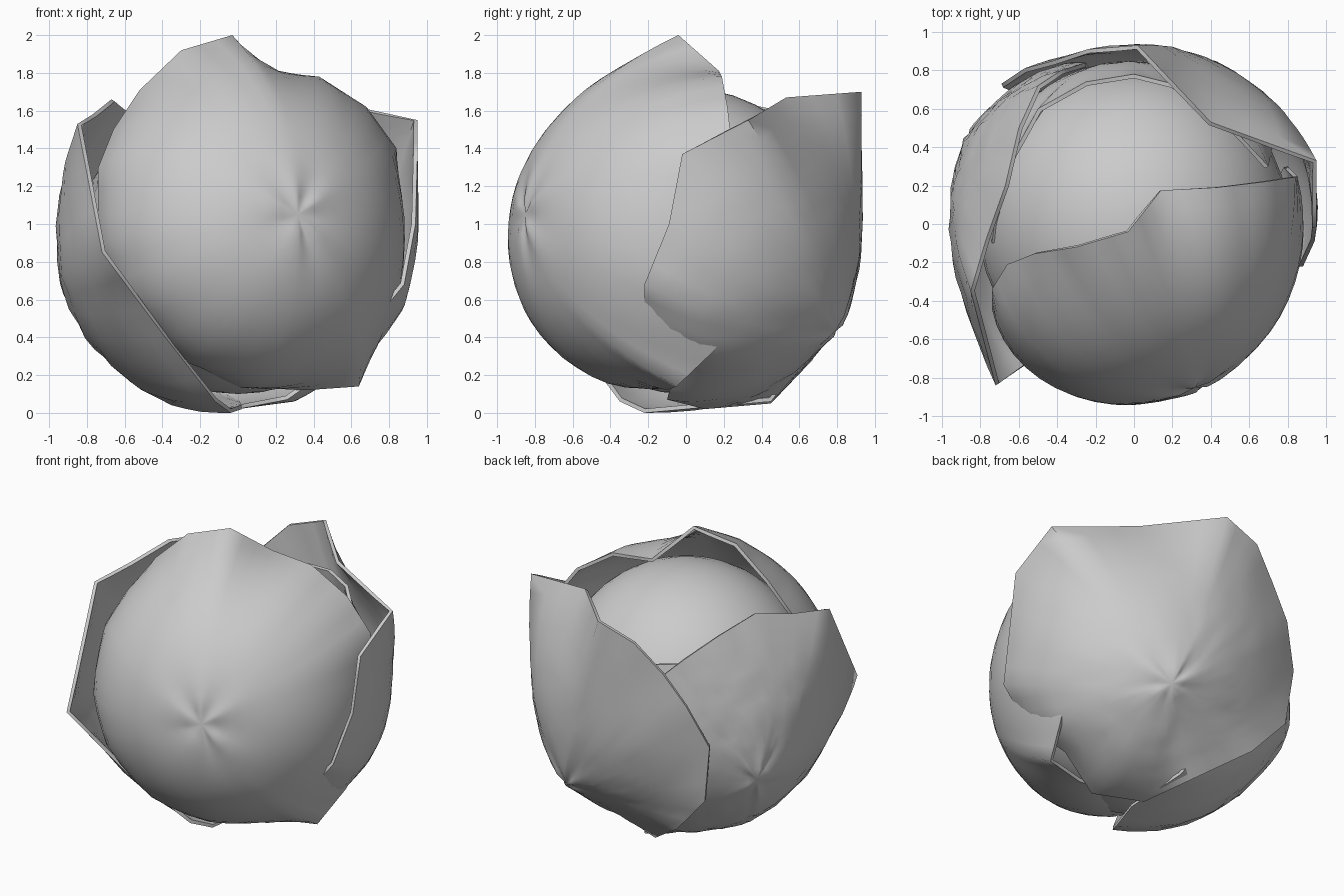
import bpy, bmesh, math, random
from mathutils import Vector

random.seed(4)
old = bpy.data.objects.get("Cube")
if old:
    bpy.data.objects.remove(old, do_unlink=True)

# One plain grey for the whole head
grey = bpy.data.materials.new("mid_grey")
grey.use_nodes = True
grey.diffuse_color = (0.6, 0.6, 0.6, 1)
grey.node_tree.nodes["Principled BSDF"].inputs["Base Color"].default_value = (0.6, 0.6, 0.6, 1)

RINGS = 14


def finish(obj, angle):
    obj.data.materials.append(grey)
    bpy.ops.object.select_all(action='DESELECT')
    obj.select_set(True)
    bpy.context.view_layer.objects.active = obj
    for mod in list(obj.modifiers):
        bpy.ops.object.modifier_apply(modifier=mod.name)
    bpy.ops.object.shade_smooth_by_angle(angle=math.radians(angle))


def leaf(name, core, stem, belly, outline, crumple=0.0, thickness=0.022):
    """Cupped leaf: a fan of rings bent round the core from stem to rim."""
    core = Vector(core)
    stem = Vector(stem) - core
    corners = [Vector(p) - core for p in outline]
    rim = []
    for a, b in zip(corners, corners[1:] + corners[:1]):
        rim += [a.lerp(b, k / 3) for k in range(3)]
    bm = bmesh.new()
    middle = bm.verts.new(core + stem * 0.99)
    rings = []
    for i in range(1, RINGS + 1):
        t = i / RINGS
        ring = []
        for j, edge in enumerate(rim):
            way = stem.normalized().slerp(edge.normalized(), t)
            # Round belly, drawn to the rim outside and to the stem inside
            radius = belly + (edge.length - belly) * t ** 4 + (stem.length - belly) * (1 - t) ** 4
            radius += 0.01 * math.cos(5 * math.tau * j / len(rim)) * max(0, 1 - 3 * t)
            radius += random.uniform(-crumple, crumple) * math.sin(math.pi * t)
            ring.append(bm.verts.new(core + way * radius))
        rings.append(ring)
    n = len(rim)
    for j in range(n):
        k = (j + 1) % n
        bm.faces.new((middle, rings[0][j], rings[0][k]))
        for inner, outer in zip(rings, rings[1:]):
            bm.faces.new((inner[j], outer[j], outer[k], inner[k]))
    bm.normal_update()
    if sum(f.normal.dot(f.calc_center_median() - core) for f in bm.faces) < 0:
        bmesh.ops.reverse_faces(bm, faces=bm.faces[:])
    mesh = bpy.data.meshes.new(name)
    bm.to_mesh(mesh)
    bm.free()
    obj = bpy.data.objects.new(name, mesh)
    bpy.context.collection.objects.link(obj)
    solid = obj.modifiers.new("thickness", 'SOLIDIFY')
    solid.thickness = thickness
    solid.offset = -1
    finish(obj, 60)


# Round heart inside the leaves
bpy.ops.mesh.primitive_uv_sphere_add(segments=40, ring_count=20, radius=0.81, location=(0, 0, 0.91))
heart = bpy.context.object
heart.name = "heart"
finish(heart, 60)

# Front leaf, curling up to the highest tip
leaf("front_leaf", (-0.04, -0.02, 0.92), (0.32, -0.86, 1.05), 0.925, [
    (-0.74, -0.34, 1.3), (-0.66, -0.21, 1.5), (-0.52, -0.155, 1.71),
    (-0.3, -0.12, 1.92), (-0.03, -0.04, 2.0), (0.14, 0.175, 1.81),
    (0.43, 0.19, 1.78), (0.68, 0.22, 1.62), (0.84, 0.245, 1.4),
    (0.85, 0.25, 1.0), (0.8, 0.3, 0.6), (0.72, 0.15, 0.33),
    (0.64, -0.05, 0.14), (0.36, -0.1, 0.12), (0.15, -0.1, 0.13),
    (-0.02, -0.15, 0.15), (-0.3, -0.45, 0.28),
    (-0.6, -0.55, 0.6), (-0.74, -0.44, 0.9)])

# Wide leaf wrapping the back and the +x side
leaf("back_leaf", (0.04, -0.01, 0.93), (0.36, 0.8, 0.43), 0.925, [
    (0.02, 0.93, 1.7), (0.4, 0.53, 1.67), (0.95, 0.33, 1.55),
    (0.95, -0.02, 1.37), (0.94, -0.09, 1.0), (0.88, -0.22, 0.68),
    (0.7, -0.22, 0.46), (0.52, -0.05, 0.25), (0.26, -0.1, 0.07),
    (0.0, 0.1, 0.02), (-0.08, 0.45, 0.05), (-0.4, 0.67, 0.28),
    (-0.64, 0.71, 0.55), (-0.69, 0.73, 0.94), (-0.57, 0.81, 1.22),
    (-0.42, 0.85, 1.42), (-0.24, 0.91, 1.61)], 0.004)

# Outer leaf on the -x side, its front corner standing away
leaf("side_leaf", (-0.03, 0, 0.92), (-0.87, 0.46, 0.66), 0.925, [
    (-0.72, -0.84, 0.85), (-0.85, -0.35, 1.53), (-0.77, -0.08, 1.58),
    (-0.67, 0.2, 1.66), (-0.6, 0.5, 1.6), (-0.5, 0.72, 1.5),
    (-0.38, 0.8, 1.38), (-0.25, 0.84, 1.0), (-0.2, 0.75, 0.45),
    (0.0, 0.45, 0.06), (0.02, 0.0, 0.02), (-0.04, -0.22, 0.0),
    (-0.12, -0.35, 0.06), (-0.4, -0.62, 0.42)], 0.008)

# Inner leaf lining the back of the heart
leaf("inner_leaf", (0, 0, 0.95), (-0.1, 0.83, 0.85), 0.85, [
    (-0.74, -0.1, 1.25), (-0.69, 0.25, 1.4), (-0.5, 0.6, 1.42),
    (-0.25, 0.74, 1.4), (0.0, 0.78, 1.45), (0.2, 0.73, 1.48),
    (0.42, 0.6, 1.48), (0.7, 0.3, 1.4), (0.72, 0.4, 0.8),
    (0.5, 0.5, 0.45), (-0.5, 0.5, 0.45), (-0.8, 0.1, 0.7)])
